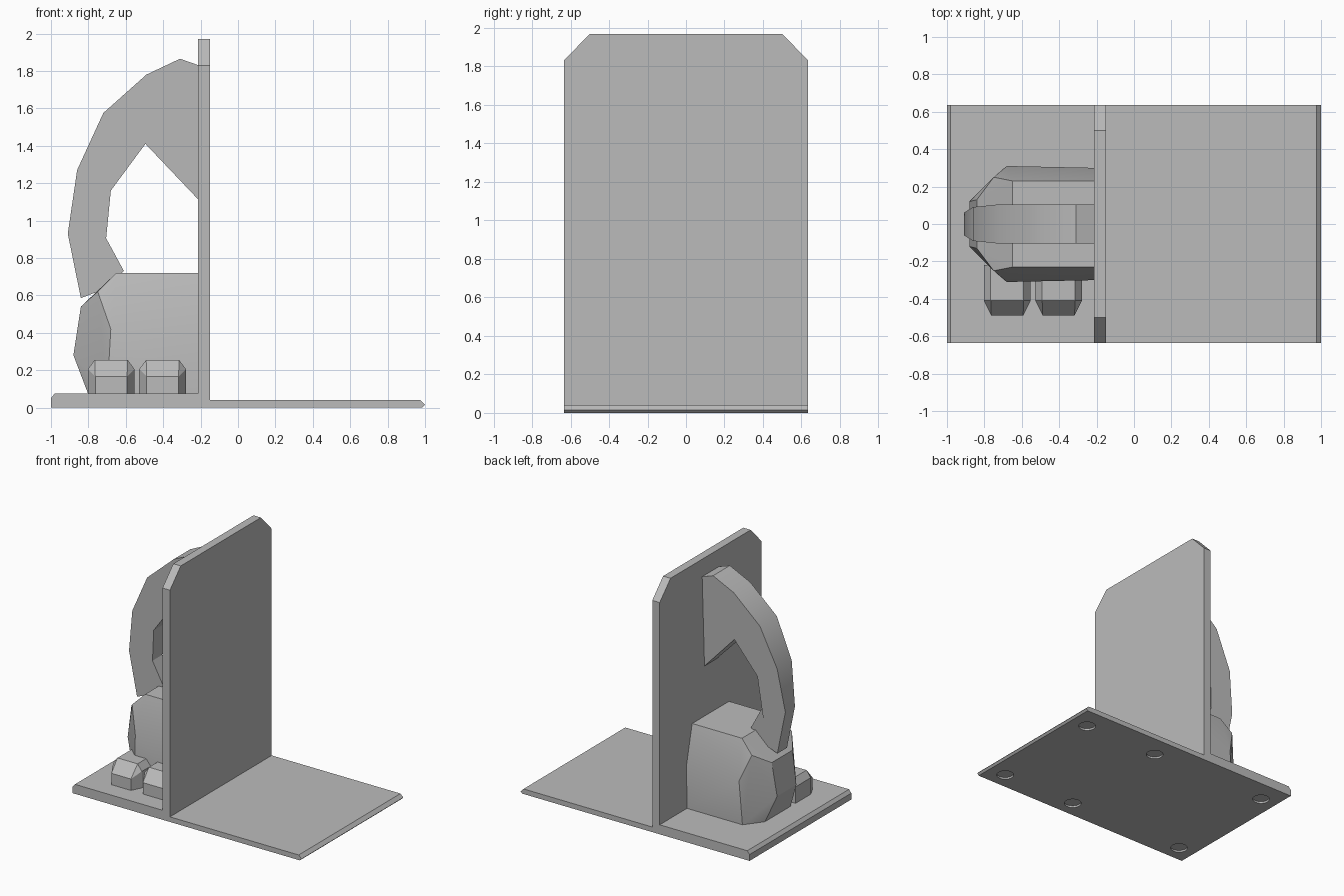
import bpy, bmesh, math
from mathutils import Vector

cube = bpy.data.objects.get("Cube")
if cube:
    bpy.data.objects.remove(cube, do_unlink=True)

grey = bpy.data.materials.new("plain grey")
grey.use_nodes = True
COLOUR = (0.5, 0.5, 0.5, 1)
grey.diffuse_color = COLOUR
next(n for n in grey.node_tree.nodes
     if n.type == 'BSDF_PRINCIPLED').inputs["Base Color"].default_value = COLOUR


def finish(name, bm, smooth=None):
    """Turn a bmesh into a named grey object."""
    bmesh.ops.recalc_face_normals(bm, faces=bm.faces)
    mesh = bpy.data.meshes.new(name)
    bm.to_mesh(mesh)
    bm.free()
    mesh.materials.append(grey)
    obj = bpy.data.objects.new(name, mesh)
    bpy.context.collection.objects.link(obj)
    bpy.ops.object.select_all(action='DESELECT')
    obj.select_set(True)
    bpy.context.view_layer.objects.active = obj
    if smooth:
        bpy.ops.object.shade_smooth_by_angle(angle=math.radians(smooth))
    return obj


def extrude(points, axis, start, end, width=None):
    """Extrude a closed outline along x or y; width(z) may taper it."""
    bm = bmesh.new()
    rings = []
    for side in (start, end):
        ring = []
        for a, z in points:
            d = side * (width(z) if width else 1)
            ring.append(bm.verts.new((a, d, z) if axis == 'y' else (d, a, z)))
        rings.append(ring)
        bm.faces.new(ring)
    n = len(points)
    for i in range(n):
        j = (i + 1) % n
        bm.faces.new((rings[0][i], rings[0][j], rings[1][j], rings[1][i]))
    return bm


def hull(points):
    """Convex faceted block around the points."""
    bm = bmesh.new()
    for p in points:
        bm.verts.new(p)
    out = bmesh.ops.convex_hull(bm, input=bm.verts)
    loose = [v for v in bm.verts if not v.link_faces]
    bmesh.ops.delete(bm, geom=loose, context='VERTS')
    bmesh.ops.dissolve_limit(bm, angle_limit=0.02, verts=bm.verts, edges=bm.edges)
    return bm


HALF = 0.635

# Base: thick under the figure, thin under the books
base = finish("base_plate", extrude(
    [(-1, 0), (0.985, 0), (1, 0.015), (0.975, 0.04), (-0.215, 0.04),
     (-0.215, 0.075), (-0.98, 0.075), (-1, 0.05)], 'y', -HALF, HALF))

# Round shallow recesses in the underside
for x in (-0.86, 0.18, 0.84):
    for y in (-0.5, 0.455):
        bpy.ops.mesh.primitive_cylinder_add(vertices=32, radius=0.063, depth=0.03,
                                            location=(x, y, 0))
        cutter = bpy.context.object
        cutter.hide_render = True
        bpy.context.view_layer.objects.active = base
        mod = base.modifiers.new("recess", 'BOOLEAN')
        mod.operation = 'DIFFERENCE'
        mod.solver = 'EXACT'
        mod.object = cutter
        bpy.ops.object.modifier_apply(modifier=mod.name)
        bpy.data.objects.remove(cutter, do_unlink=True)

# Upright wall with clipped top corners
finish("upright_wall", extrude(
    [(-HALF, 0.04), (HALF, 0.04), (HALF, 1.83), (0.5, 1.97),
     (-0.5, 1.97), (-HALF, 1.83)], 'x', -0.215, -0.15))

# Faceted body block against the wall
body = []
for s in (-1, 1):
    body += [(x, s * y, z) for x, y, z in (
        (-0.21, 0.23, 0.72), (-0.65, 0.23, 0.72), (-0.21, 0.3, 0.42),
        (-0.21, 0.295, 0.07), (-0.7, 0.295, 0.07), (-0.68, 0.31, 0.42),
        (-0.75, 0.25, 0.62), (-0.84, 0.13, 0.54), (-0.88, 0.12, 0.28),
        (-0.8, 0.16, 0.07))]
finish("body", hull(body), 20)


# Curved arm, thinner towards its lower tip
def arm_width(z):
    return 0.06 + 0.045 * min(1, max(0, (z - 0.93) / 0.5))


finish("curved_arm", extrude(
    [(-0.21, 1.83), (-0.31, 1.865), (-0.49, 1.78), (-0.72, 1.575),
     (-0.86, 1.27), (-0.91, 0.93), (-0.84, 0.585), (-0.75, 0.62),
     (-0.61, 0.73), (-0.705, 0.905), (-0.68, 1.16), (-0.495, 1.41),
     (-0.21, 1.11)], 'y', -1, 1, arm_width), 25)

# Two chamfered toes in front of the body
for name, cx in (("outer_toe", -0.678), ("inner_toe", -0.403)):
    toe = []
    for s in (-1, 1):
        for x, y, z in ((0.085, -0.49, 0.07), (0.085, -0.49, 0.165),
                        (0.125, -0.41, 0.07), (0.125, -0.41, 0.205),
                        (0.088, -0.41, 0.255), (0.125, -0.22, 0.07),
                        (0.125, -0.22, 0.205), (0.088, -0.22, 0.255)):
            toe.append((cx + s * x, y, z))
    finish(name, hull(toe))
